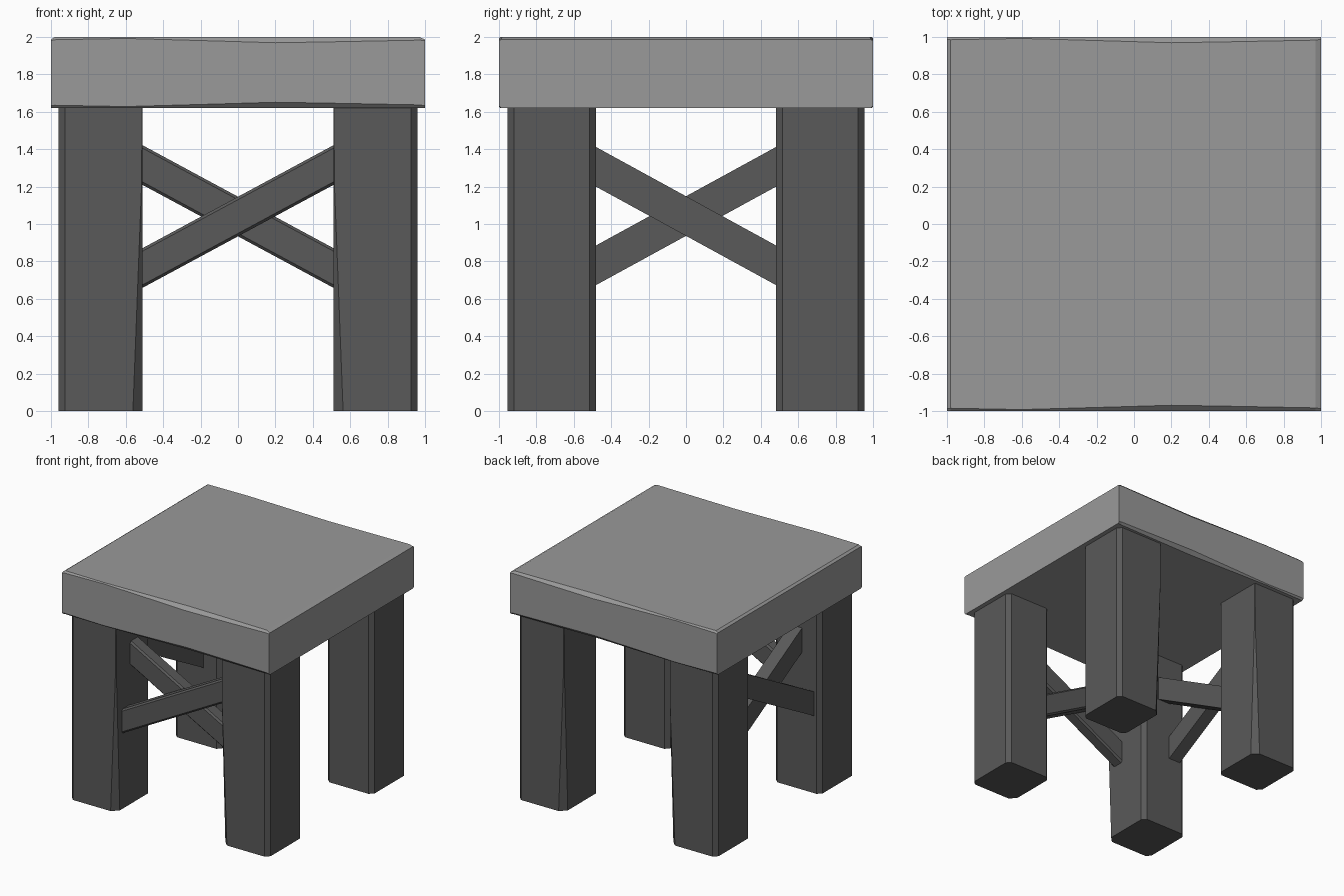
import bpy, bmesh

if "Cube" in bpy.data.objects:
    bpy.data.objects.remove(bpy.data.objects["Cube"])


def material(name, v):
    m = bpy.data.materials.new(name)
    m.diffuse_color = (v, v, v, 1)
    m.use_nodes = True
    m.node_tree.nodes["Principled BSDF"].inputs["Base Color"].default_value = m.diffuse_color
    return m


PALE = material("pale grey", 0.32)
DARK = material("dark grey", 0.10)


def finish(name, bm, mat):
    bmesh.ops.recalc_face_normals(bm, faces=bm.faces)
    me = bpy.data.meshes.new(name)
    bm.to_mesh(me)
    bm.free()
    me.materials.append(mat)
    ob = bpy.data.objects.new(name, me)
    bpy.context.collection.objects.link(ob)
    return ob


def loft(name, rings, mat):
    """Skin a list of equal-length point rings and cap both ends."""
    bm = bmesh.new()
    vs = [[bm.verts.new(p) for p in r] for r in rings]
    n = len(vs[0])
    for a, b in zip(vs, vs[1:]):
        for i in range(n):
            j = (i + 1) % n
            bm.faces.new((a[i], a[j], b[j], b[i]))
    bm.faces.new(vs[0])
    bm.faces.new(vs[-1])
    return finish(name, bm, mat)


# Seat: thick slab with hand-worn front and back edges
def seat_ring(x, c, drop=0.0):
    half = [(1 - c, 1.62), (1, 1.62 + c), (1, 2 - c - drop / 2), (1 - c, 2 - drop)]
    pts = half + [(-y, z) for y, z in reversed(half)]
    return [(x, y, z) for y, z in pts]


loft("seat", [seat_ring(-1, 0.012, 0.014), seat_ring(-0.98, 0.015),
              seat_ring(-0.6, 0.008), seat_ring(-0.1, 0.022),
              seat_ring(0.2, 0.031), seat_ring(0.5, 0.026),
              seat_ring(0.97, 0.017), seat_ring(1, 0.012, 0.014)], PALE)


# Legs: square posts with chamfered edges, one edge chamfer tapering upward
def leg_ring(sx, sy, z, taper):
    x0, x1, y0, y1, c = 0.51, 0.96, 0.48, 0.955, 0.035
    pts = [(x0 + c, y0), (x1 - c, y0), (x1, y0 + c), (x1, y1 - c),
           (x1 - c, y1), (x0 + taper, y1), (x0, y1 - taper), (x0, y0 + c)]
    return [(sx * x, sy * y, z) for x, y in pts]


for sx, side in ((-1, "left"), (1, "right")):
    for sy, end in ((-1, "front"), (1, "back")):
        loft(f"{end}_{side}_leg", [leg_ring(sx, sy, 0, 0.052),
                                   leg_ring(sx, sy, 1.2, 0.006),
                                   leg_ring(sx, sy, 1.62, 0.003)], DARK)


# Cross braces: slanted boards with upright ends, on the front and left sides
def brace(name, axis, d0, d1, half, z0, z1, bevel):
    ext = 0.04
    slope = (z1 - z0) / (2 * half)
    rings = []
    for t, z in ((-half - ext, z0 - slope * ext), (half + ext, z1 + slope * ext)):
        pts = [(d0, z - 0.106), (d1, z - 0.106), (d1, z + 0.106), (d0, z + 0.106)]
        rings.append([(t, d, h) if axis == "x" else (d, t, h) for d, h in pts])
    ob = loft(name, rings, DARK)
    if bevel:
        mod = ob.modifiers.new("worn edges", "BEVEL")
        mod.width = bevel
        mod.segments = 1


brace("front_brace_outer", "x", -0.875, -0.76, 0.51, 0.765, 1.315, 0.014)
brace("front_brace_inner", "x", -0.76, -0.64, 0.51, 1.315, 0.765, 0.014)
brace("left_brace_outer", "y", -0.90, -0.785, 0.48, 0.78, 1.305, 0)
brace("left_brace_inner", "y", -0.785, -0.67, 0.48, 1.305, 0.78, 0)
